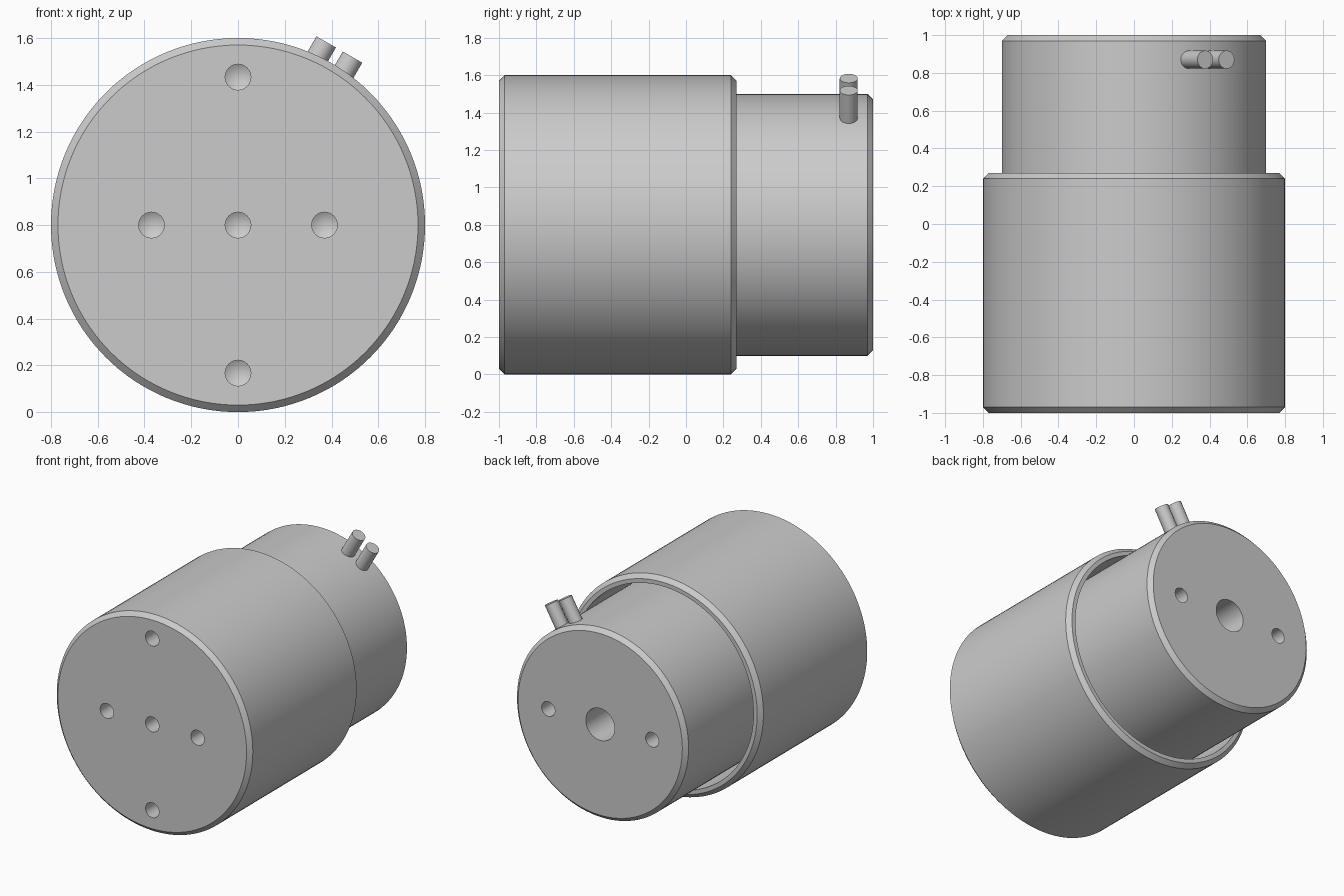
import bpy, bmesh, math
from mathutils import Vector

if "Cube" in bpy.data.objects:
    bpy.data.objects.remove(bpy.data.objects["Cube"])

AXIS_Z = 0.8


def lathe(name, profile, centre, direction, closed=False, segs=128):
    """Revolve (radius, height) points about an axis through centre."""
    bm = bmesh.new()
    rot = Vector((0, 0, 1)).rotation_difference(Vector(direction))
    rings = []
    for r, h in profile:
        n = 1 if r == 0 else segs
        rings.append([bm.verts.new((r * math.cos(2 * math.pi * i / segs),
                                    r * math.sin(2 * math.pi * i / segs), h))
                      for i in range(n)])
    pairs = list(zip(rings, rings[1:]))
    if closed:
        pairs.append((rings[-1], rings[0]))
    for a, b in pairs:
        for i in range(segs):
            j = (i + 1) % segs
            quad = [a[i % len(a)], a[j % len(a)], b[j % len(b)], b[i % len(b)]]
            bm.faces.new(list(dict.fromkeys(quad)))
    # merge the fan on flat end caps into single faces
    bmesh.ops.recalc_face_normals(bm, faces=bm.faces)
    bmesh.ops.dissolve_limit(bm, angle_limit=0.001, verts=bm.verts, edges=bm.edges)
    for v in bm.verts:
        v.co = rot @ v.co + Vector(centre)
    me = bpy.data.meshes.new(name)
    bm.to_mesh(me)
    bm.free()
    ob = bpy.data.objects.new(name, me)
    bpy.context.collection.objects.link(ob)
    return ob


def drill(target, holes, face_y, inward):
    """Cut drilled holes with conical bottoms: (x, z, radius, depth)."""
    for k, (x, z, r, depth) in enumerate(holes):
        cut = lathe(f"{target.name}_hole_cutter_{k}",
                    [(0, -0.05), (r, -0.05), (r, depth), (0, depth + r * 0.6)],
                    (x, face_y, z), (0, inward, 0), segs=32)
        cut.hide_render = True
        cut.hide_set(True)
        mod = target.modifiers.new("hole", 'BOOLEAN')
        mod.operation = 'DIFFERENCE'
        mod.solver = 'EXACT'
        mod.object = cut


def finish(ob):
    """Apply the cuts, then shade smooth with sharp rims."""
    bpy.ops.object.select_all(action='DESELECT')
    bpy.context.view_layer.objects.active = ob
    ob.select_set(True)
    for m in list(ob.modifiers):
        bpy.ops.object.modifier_apply(modifier=m.name)
    bpy.ops.object.shade_smooth_by_angle(angle=math.radians(25))


# Outer cup: closed at the front, open at the back around the core
outer = lathe("outer_shell",
              [(0, -1), (0.77, -1), (0.8, -0.97), (0.8, 0.24), (0.77, 0.27),
               (0.74, 0.27), (0.74, -0.75), (0, -0.75)],
              (0, 0, AXIS_Z), (0, 1, 0))
drill(outer, [(x, AXIS_Z + dz, 0.055, 0.14) for x, dz in
              [(0, 0), (0.37, 0), (-0.37, 0), (0, 0.633), (0, -0.633)]], -1, 1)

# Inner core: sticks out of the back with a narrow gap to the shell
core = lathe("inner_core",
             [(0, -0.75), (0.7, -0.75), (0.7, 0.97), (0.67, 1), (0, 1)],
             (0, 0, AXIS_Z), (0, 1, 0))
drill(core, [(0, AXIS_Z, 0.118, 0.3), (0.424, AXIS_Z, 0.054, 0.14),
             (-0.424, AXIS_Z, 0.054, 0.14)], 1, -1)

# Pair of cable stubs, side by side and leaning 30 degrees from vertical
out = Vector((0.5, 0, math.sqrt(0.75)))
side = Vector((math.sqrt(0.75), 0, -0.5))
stubs = []
for label, s in (("upper", -1), ("lower", 1)):
    base = Vector((0, 0.87, AXIS_Z)) + side * s * 0.065
    stubs.append(lathe(f"cable_stub_{label}",
                       [(0, 0.6), (0.048, 0.6), (0.048, 0.867), (0, 0.867)],
                       base, out, segs=32))

for ob in [outer, core] + stubs:
    finish(ob)
for cut in [o for o in bpy.data.objects if "cutter" in o.name]:
    bpy.data.objects.remove(cut, do_unlink=True)
